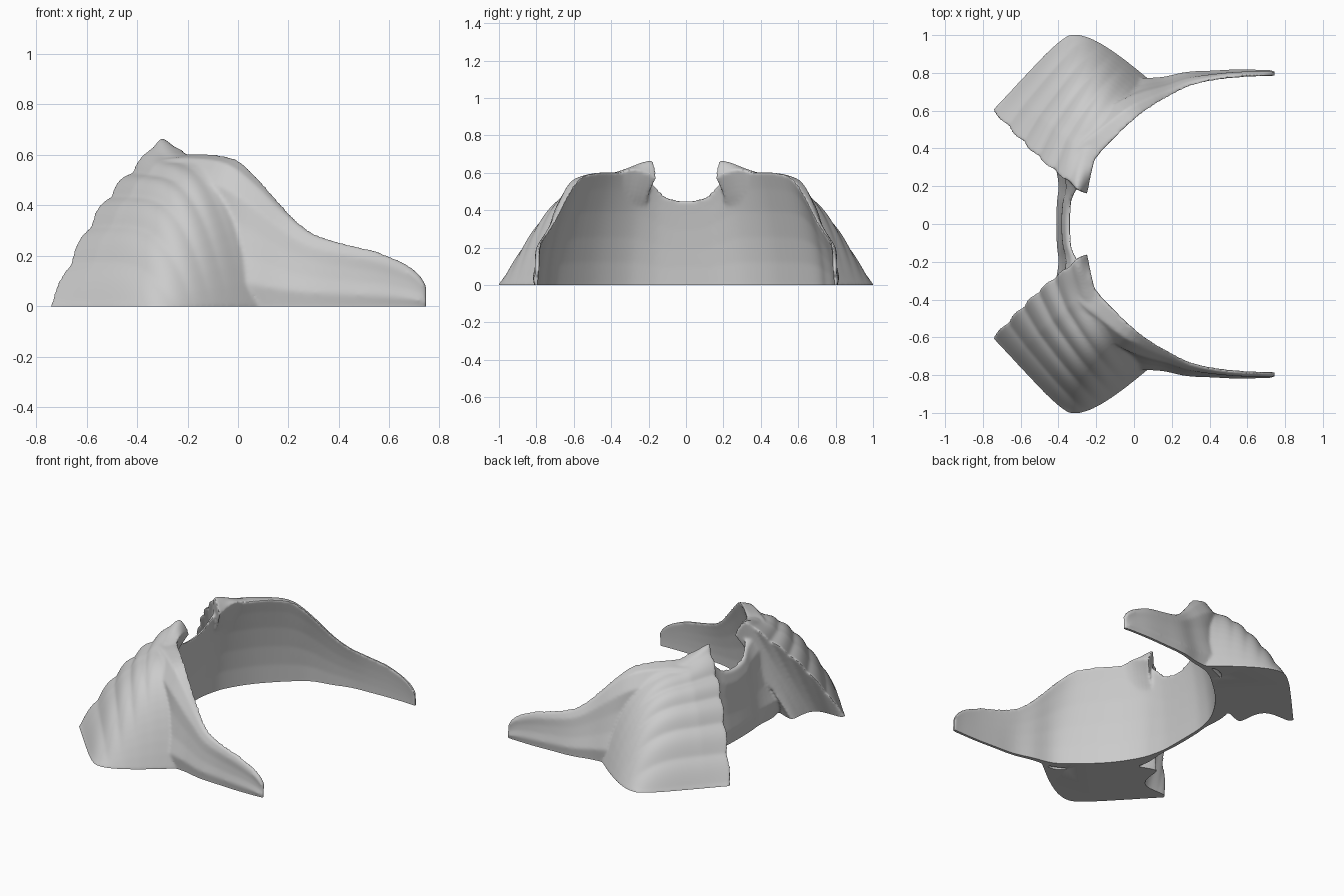
import bpy, bmesh, math
from mathutils import Vector

cube = bpy.data.objects.get("Cube")
if cube:
    bpy.data.objects.remove(cube)

FLOOR = -0.1  # solids start below ground and are trimmed flat later

# Half of the wall: rim x, rim y, height, total width, inward lean
WALL = [(-.335, 0, .453, .075, .045), (-.33, .1, .47, .078, .05),
        (-.31, .16, .53, .1, .07), (-.262, .24, .6, .18, .1),
        (-.2, .34, .603, .23, .11), (-.12, .43, .605, .22, .12),
        (0, .545, .583, .2, .12), (.1, .617, .492, .175, .12),
        (.2, .677, .377, .115, .08), (.3, .727, .292, .082, .056),
        (.42, .757, .252, .055, .033), (.55, .773, .22, .044, .022),
        (.66, .779, .172, .036, .016), (.72, .781, .125, .032, .011),
        (.748, .782, .08, .026, .007)]

# Wall section by height: fraction of height, share of lean, relative thickness
SECTION = [(0, 1, .75), (.2, .93, 1.2), (.42, .77, .85), (.65, .53, .9),
           (.85, .26, 1.25), (1, .03, .9)]


def smooth_path(pts, steps):
    """Catmull-Rom curve through tuples of any size."""
    pts = [Vector(p) for p in pts]
    out = []
    for i in range(len(pts) - 1):
        a, b = pts[max(i - 1, 0)], pts[i]
        c, d = pts[i + 1], pts[min(i + 2, len(pts) - 1)]
        for s in range(steps):
            t = s / steps
            out.append(b + (c - a) * (t / 2) + (a * 2 - b * 5 + c * 4 - d) * (t * t / 2)
                       + (b * 3 - a - c * 3 + d) * (t ** 3 / 2))
    return out + [pts[-1]]


def add_wall(bm):
    """Curved sheet wall leaning inward, with a wing at each end."""
    full = [(x, -y, h, t, k) for x, y, h, t, k in WALL[:0:-1]] + WALL
    path = smooth_path(full, 4)
    rings = []
    for i, p in enumerate(path):
        after, before = path[min(i + 1, len(path) - 1)], path[max(i - 1, 0)]
        out = Vector((before[1] - after[1], after[0] - before[0])).normalized()
        x, y, h, width, lean = p
        inner = [(lean * c, h * f) for f, c, w in SECTION]
        outer = [(lean * c + (width - lean) * w, h * f * .97) for f, c, w in SECTION]
        section = ([(lean, FLOOR)] + inner + outer[::-1]
                   + [(outer[0][0], FLOOR)])
        rings.append([bm.verts.new((x + out.x * o, y + out.y * o, z)) for o, z in section])
    n = len(rings[0])
    for a, b in zip(rings, rings[1:]):
        for j in range(n):
            bm.faces.new((a[j], a[(j + 1) % n], b[(j + 1) % n], b[j]))
    bm.faces.new(rings[0])
    bm.faces.new(rings[-1])


def add_buttress(bm, side):
    """Sloping block with rippled bands, undercut below its rear edge."""
    tip, front = Vector((-.25, .15)), Vector((.05, .785))
    rear_foot, front_foot = Vector((-.75, .6)), Vector((-.33, 1.053))
    nu, nv = 28, 60

    def plan(u, v):
        p = tip.lerp(front, u).lerp(rear_foot.lerp(front_foot, u), v)
        return p - Vector((.01, .05)) * (max(u, 0) * max(v, 0)) ** 6

    top, low = [], []
    for i in range(nu + 1):
        u = i / nu
        top.append([])
        low.append([])
        for j in range(nv + 1):
            v = j / nv
            hump = math.sin(math.pi * v)
            band = abs(math.sin(math.pi * 6 * v)) - .6
            # The upper edge sinks into the wall toward the front
            start = (.07 * min(u * 4, 1) - .2 * u ** 4) * (1 - v)
            p = plan(u, v + start + .012 * band * hump)
            p += Vector((-.012, -.02)) * hump * (1 - u) ** 2
            p += Vector((-.008, -.012)) * band * (1 - u) ** 4
            p += Vector((.008, .012)) * hump * u ** 3
            z = (.62 - .02 * min(u * 3, 1)) * (1 - v ** (1.8 + .4 * u)) * (1 - u ** 4.4)
            z += .014 * band * min(1, 3 * v) * (1 - u ** 4)
            # Rounded knob at the upper rear corner
            z += .055 * math.exp(-((v - .1) / .14) ** 2 - (u / .18) ** 2)
            z -= .08 * max(0, 1 - v * 10) ** 2 * max(0, 1 - u * 6)
            top[-1].append(bm.verts.new((p.x, p.y * side, max(z, 0))))
            q = plan(u + (1 - u) * .2 * hump, v + (.25 + .35 * (1 - u) ** 3) * (1 - v))
            low[-1].append(bm.verts.new((q.x, q.y * side, FLOOR)))
    for grid in (top, low):
        for i in range(nu):
            for j in range(nv):
                bm.faces.new((grid[i][j], grid[i + 1][j], grid[i + 1][j + 1], grid[i][j + 1]))

    # Skirt joining the sloped top to the base
    def rim(g):
        return (g[0][:-1] + [c[-1] for c in g[:-1]] + g[-1][:0:-1]
                + [c[0] for c in g[:0:-1]])
    a, b = rim(top), rim(low)
    for k in range(len(a)):
        m = (k + 1) % len(a)
        bm.faces.new((a[k], a[m], b[m], b[k]))


# Merge all parts into one continuous skin
mesh = bpy.data.meshes.new("arched_wall")
bm = bmesh.new()
add_wall(bm)
add_buttress(bm, 1)
add_buttress(bm, -1)
bmesh.ops.recalc_face_normals(bm, faces=bm.faces)
bm.to_mesh(mesh)
bm.free()
wall = bpy.data.objects.new("arched_wall", mesh)
bpy.context.collection.objects.link(wall)
bpy.ops.object.select_all(action='DESELECT')
bpy.context.view_layer.objects.active = wall
wall.select_set(True)

remesh = wall.modifiers.new("merge", 'REMESH')
remesh.mode = 'VOXEL'
remesh.voxel_size = .008
soften = wall.modifiers.new("soften", 'SMOOTH')
soften.factor = .5
soften.iterations = 12
for name in ("merge", "soften"):
    bpy.ops.object.modifier_apply(modifier=name)

# Trim flat at the ground and close the base
bm = bmesh.new()
bm.from_mesh(wall.data)
geom = bm.verts[:] + bm.edges[:] + bm.faces[:]
bmesh.ops.bisect_plane(bm, geom=geom, plane_co=(0, 0, 0), plane_no=(0, 0, 1), clear_inner=True)
bmesh.ops.triangle_fill(bm, edges=[e for e in bm.edges if e.is_boundary], use_beauty=True,
                        normal=(0, 0, -1))
bmesh.ops.recalc_face_normals(bm, faces=bm.faces)
bm.to_mesh(wall.data)
bm.free()

# Single pale stone colour
stone = bpy.data.materials.new("pale_grey")
stone.use_nodes = True
stone.diffuse_color = (.6, .6, .6, 1)
stone.node_tree.nodes["Principled BSDF"].inputs["Base Color"].default_value = (.6, .6, .6, 1)
wall.data.materials.clear()
wall.data.materials.append(stone)
bpy.ops.object.shade_smooth_by_angle(angle=math.radians(40))
